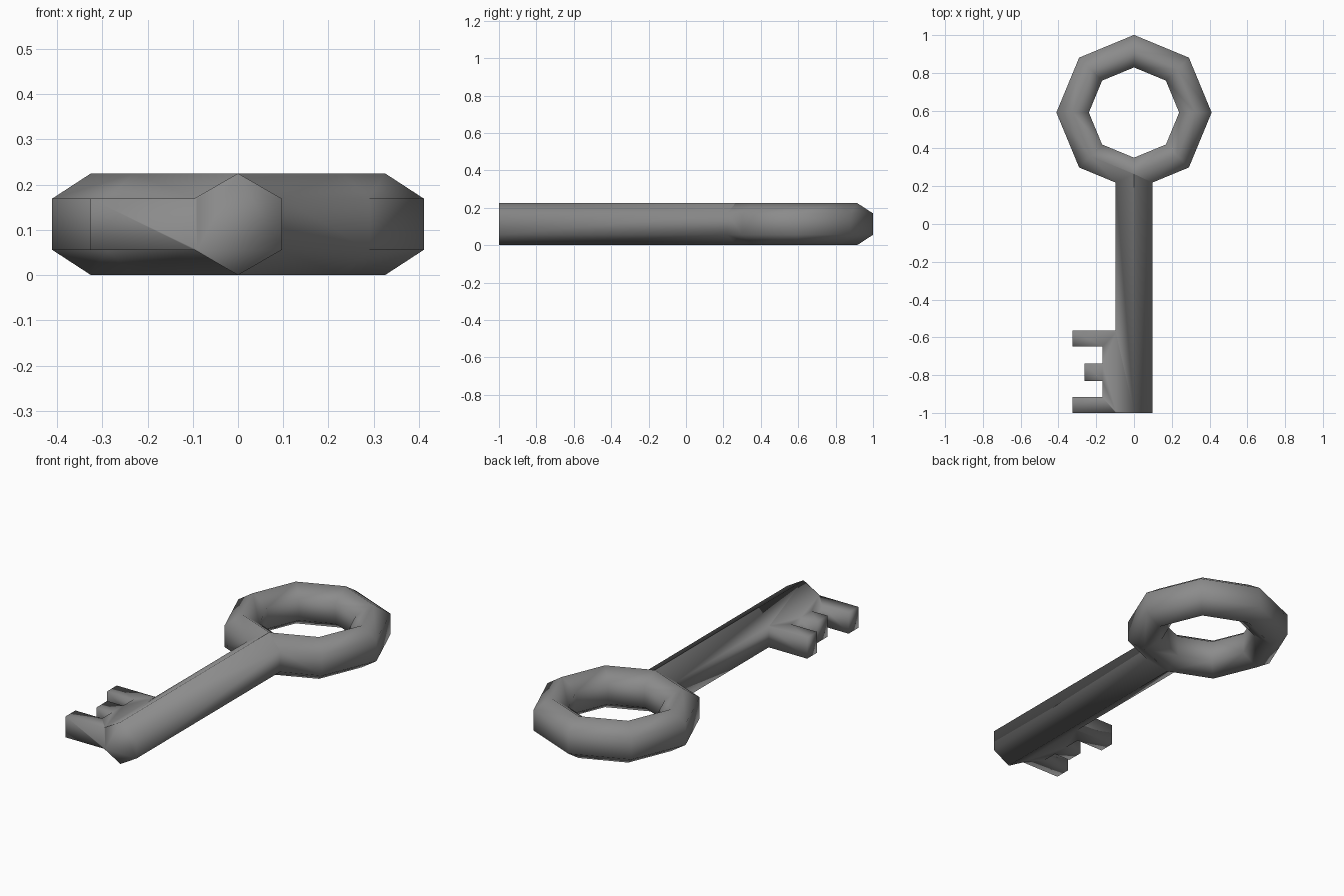
import bpy, bmesh, math

if "Cube" in bpy.data.objects:
    bpy.data.objects.remove(bpy.data.objects["Cube"])

Z0, Z1, Z2, Z3 = 0.0, 0.056, 0.169, 0.225

# Dark iron colour
iron = bpy.data.materials.new("dark_iron")
iron.diffuse_color = (0.26, 0.26, 0.26, 1)
iron.use_nodes = True
iron.node_tree.nodes["Principled BSDF"].inputs["Base Color"].default_value = iron.diffuse_color


def hexagon(half):
    # Cross-section with points at top and bottom, flat sides
    return [(0, Z0), (half, Z1), (half, Z2), (0, Z3), (-half, Z2), (-half, Z1)]


def finish(name, bm):
    bmesh.ops.recalc_face_normals(bm, faces=bm.faces)
    for f in bm.faces:
        f.smooth = True
    mesh = bpy.data.meshes.new(name)
    bm.to_mesh(mesh)
    bm.free()
    mesh.materials.append(iron)
    obj = bpy.data.objects.new(name, mesh)
    bpy.context.collection.objects.link(obj)
    return obj


def bridge(bm, a, b):
    for i in range(len(a)):
        j = (i + 1) % len(a)
        bm.faces.new((a[i], a[j], b[j], b[i]))


# Eight-sided ring handle
bm = bmesh.new()
rings = []
for k in range(8):
    t = k * math.pi / 4
    rings.append([bm.verts.new(((0.325 + r) * math.cos(t),
                                0.59 + (0.325 + r) * math.sin(t), z))
                  for r, z in hexagon(0.086)])
for k in range(8):
    bridge(bm, rings[k], rings[(k + 1) % 8])
ring = finish("ring_handle", bm)

# Hexagonal shaft, running into the ring
bm = bmesh.new()
ends = [[bm.verts.new((x, y, z)) for x, z in hexagon(0.097)] for y in (-1.0, 0.265)]
bridge(bm, *ends)
for end in ends:
    bm.faces.new(end)
shaft = finish("shaft", bm)

# Bit with three teeth, extruded from its outline
outline = [(-0.09, -1.0)]
for y0, y1, x in ((-1.0, -0.917, -0.326), (-0.83, -0.738, -0.262), (-0.648, -0.565, -0.326)):
    if y0 > -1:
        outline.append((-0.167, y0))
    outline += [(x, y0), (x, y1)]
    if y1 < -0.6:
        outline.append((-0.167, y1))
outline.append((-0.09, -0.565))
bm = bmesh.new()
low, high = [[bm.verts.new((x, y, z)) for x, y in outline] for z in (Z1, Z2)]
bridge(bm, low, high)
bm.faces.new(low)
bm.faces.new(high)
bmesh.ops.triangulate(bm, faces=[f for f in bm.faces if len(f.verts) > 4])
bit = finish("bit_teeth", bm)

# Fuse the parts into one softly shaded casting
for part in (bit, ring):
    union = shaft.modifiers.new("fuse_" + part.name, 'BOOLEAN')
    union.operation = 'UNION'
    union.solver = 'EXACT'
    union.object = part
bpy.context.view_layer.objects.active = shaft
shaft.select_set(True)
for m in list(shaft.modifiers):
    bpy.ops.object.modifier_apply(modifier=m.name)
for part in (bit, ring):
    bpy.data.objects.remove(part)
shaft.name = "key_body"
